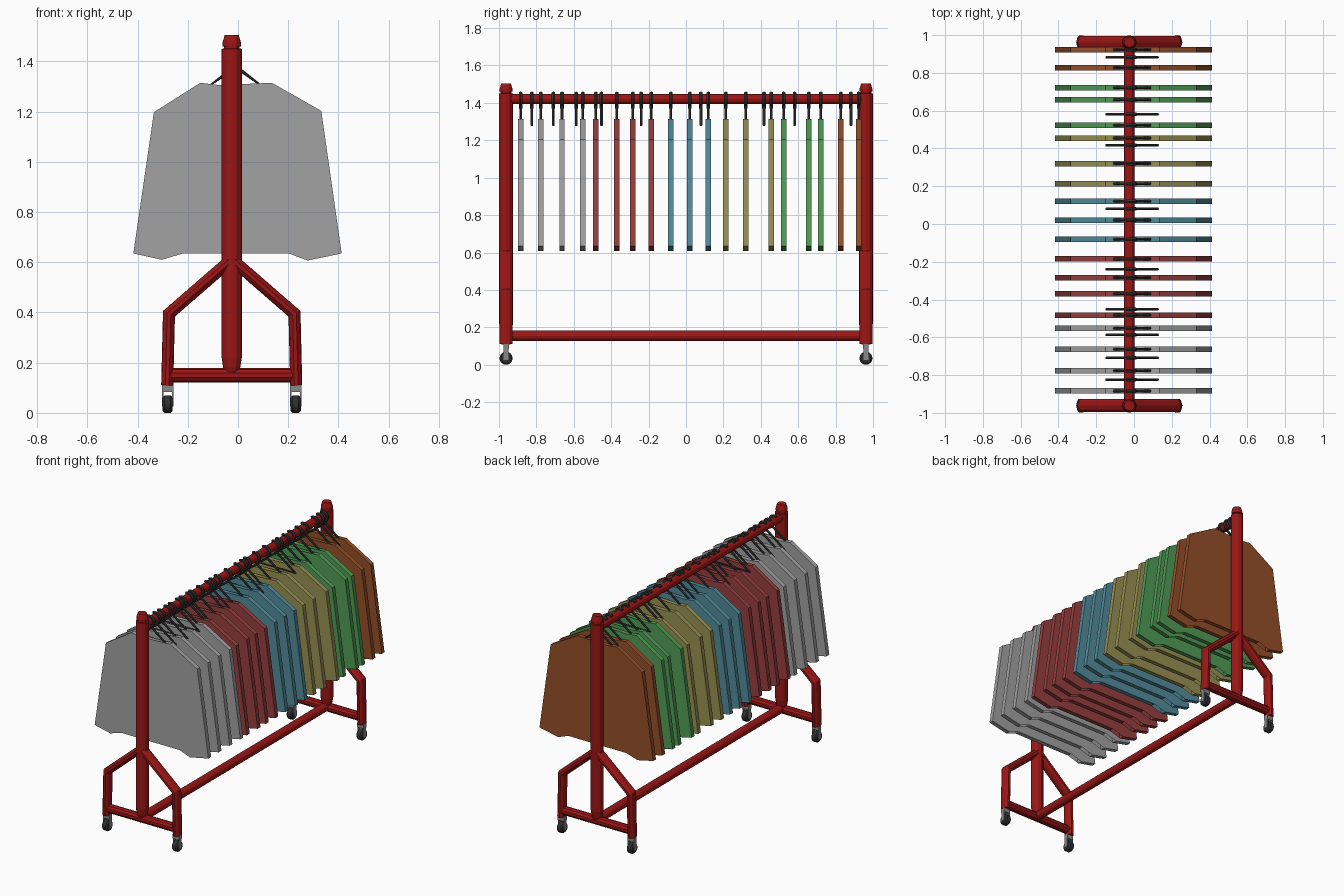
import bpy, bmesh
from math import sin, cos, pi, radians

if "Cube" in bpy.data.objects:
    bpy.data.objects.remove(bpy.data.objects["Cube"])

CX, PY, RAIL_Z = -0.025, 0.962, 1.42


def material(name, rgb):
    m = bpy.data.materials.new(name)
    m.diffuse_color = (*rgb, 1)
    m.use_nodes = True
    m.node_tree.nodes["Principled BSDF"].inputs["Base Color"].default_value = m.diffuse_color
    return m


RED = material("rack_red", (0.33, 0.008, 0.008))
DARK = material("dark_wire", (0.03, 0.03, 0.03))
METAL = material("caster_grey", (0.25, 0.25, 0.26))


def finish(name, bm, mat=None):
    bmesh.ops.recalc_face_normals(bm, faces=bm.faces)
    me = bpy.data.meshes.new(name)
    bm.to_mesh(me)
    bm.free()
    ob = bpy.data.objects.new(name, me)
    bpy.context.collection.objects.link(ob)
    if mat:
        me.materials.append(mat)
    return ob


def loft(bm, rings, closed=False):
    """Skin a list of point rings, capping the ends unless closed."""
    vs = [[bm.verts.new(p) for p in r] for r in rings]
    n = len(vs[0])
    for i in range(len(vs) if closed else len(vs) - 1):
        a, b = vs[i], vs[(i + 1) % len(vs)]
        for k in range(n):
            bm.faces.new((a[k], a[(k + 1) % n], b[(k + 1) % n], b[k]))
    if not closed:
        bm.faces.new(vs[0])
        bm.faces.new(vs[-1])


def sweep(bm, path, r, y, ry=None, sides=10, closed=False):
    """Sweep an elliptical section along an (x, z) path at depth y, mitring corners."""
    ry = ry or r
    n = len(path)

    def direction(i, j):
        dx, dz = path[j][0] - path[i][0], path[j][1] - path[i][1]
        d = (dx * dx + dz * dz) ** 0.5
        return dx / d, dz / d
    rings = []
    for i, (x, z) in enumerate(path):
        a = direction(i - 1, i) if i or closed else direction(0, 1)
        b = direction(i, (i + 1) % n) if i < n - 1 or closed else a
        nx, nz = -(a[1] + b[1]), a[0] + b[0]
        k = min(2 / (nx * nx + nz * nz), 1.3)
        rings.append([(x + nx * k * r * cos(t), y + ry * sin(t), z + nz * k * r * cos(t))
                      for t in (2 * pi * s / sides for s in range(sides))])
    loft(bm, rings, closed)


def bar_y(name, x, z, r, mat):
    bm = bmesh.new()
    loft(bm, [[(x + r * cos(2 * pi * k / 12), y, z + r * sin(2 * pi * k / 12))
               for k in range(12)] for y in (-PY, PY)])
    return finish(name, bm, mat)


def box(bm, c, s):
    g = bmesh.ops.create_cube(bm, size=1)
    for v in g["verts"]:
        v.co = [c[i] + v.co[i] * s[i] for i in range(3)]


# Long bars
bar_y("hanging_rail", CX, RAIL_Z, 0.027, RED)
bar_y("lower_rail", CX, 0.155, 0.028, RED)

# Posts with tapered foot and cap, leg frames, casters
POST = [(0.027, 0.16), (0.034, 0.18), (0.04, 0.22), (0.04, 1.45), (0.031, 1.452),
        (0.031, 1.46), (0.037, 1.46), (0.037, 1.475), (0.028, 1.505)]
for y, end in ((-PY, "front"), (PY, "back")):
    bm = bmesh.new()
    loft(bm, [[(CX + r * cos(2 * pi * k / 12), y + 0.92 * r * sin(2 * pi * k / 12), z)
               for k in range(12)] for r, z in POST])
    finish(end + "_post", bm, RED)

    bm = bmesh.new()
    sweep(bm, [(CX - 0.255, 0.15), (CX + 0.255, 0.15)], 0.028, y)
    finish(end + "_base_beam", bm, RED)

    for s, side in ((-1, "left"), (1, "right")):
        bm = bmesh.new()
        sweep(bm, [(CX + s * 0.257, 0.11), (CX + s * 0.25, 0.395), (CX, 0.612)],
              0.024, y, 0.036)
        finish(f"{end}_{side}_leg", bm, RED)

        x = CX + s * 0.255
        bm = bmesh.new()
        box(bm, (x, y, 0.098), (0.046, 0.03, 0.03))
        for d in (-1, 1):
            box(bm, (x + d * 0.02, y, 0.062), (0.006, 0.026, 0.075))
        finish(f"{end}_{side}_caster_fork", bm, METAL)
        bm = bmesh.new()
        loft(bm, [[(x + dx, y + r * cos(2 * pi * k / 16), 0.035 + r * sin(2 * pi * k / 16))
                   for k in range(16)]
                  for dx, r in ((-0.02, 0.027), (-0.012, 0.035), (0.012, 0.035), (0.02, 0.027))])
        finish(f"{end}_{side}_caster_wheel", bm, DARK)


# Hanger: hook over the rail plus wire triangle
def hanger(y, name):
    bm = bmesh.new()
    hook = [(CX + 0.032 * cos(radians(a)), RAIL_Z + 0.032 * sin(radians(a)))
            for a in range(120, -71, -19)]
    sweep(bm, hook + [(-0.01, 1.372)], 0.009, y, 0.011, 6)
    sweep(bm, [(-0.146, 1.279), (-0.01, 1.38), (0.126, 1.279)], 0.008, y, sides=6, closed=True)
    finish(name, bm, DARK)


# Shirt outline in x, z
SHIRT = [(-0.15, 1.315), (-0.335, 1.198), (-0.417, 0.635), (-0.303, 0.61), (-0.2, 1.1),
         (-0.22, 0.635), (0.203, 0.635), (0.19, 1.1), (0.277, 0.607), (0.413, 0.635),
         (0.332, 1.203), (0.135, 1.315), (0.06, 1.306), (-0.075, 1.306)]


def shirt(y, name, mat):
    bm = bmesh.new()
    t = 0.0145
    loft(bm, [[(x, y + d, z) for x, z in SHIRT] for d in (-t, t)])
    bmesh.ops.triangulate(bm, faces=[f for f in bm.faces if len(f.verts) > 4])
    finish(name, bm, mat)


GROUPS = [
    ("grey", (0.36, 0.36, 0.36), (-0.884, -0.776, -0.663, -0.551)),
    ("red", (0.31, 0.05, 0.05), (-0.482, -0.37, -0.284, -0.185)),
    ("blue", (0.085, 0.26, 0.33), (-0.081, 0.021, 0.12)),
    ("yellow", (0.31, 0.28, 0.085), (0.213, 0.32, 0.455)),
    ("green", (0.08, 0.33, 0.09), (0.522, 0.657, 0.721)),
    ("orange", (0.3, 0.08, 0.022), (0.828, 0.923)),
]
for colour, rgb, ys in GROUPS:
    mat = material(colour + "_cloth", rgb)
    for i, y in enumerate(ys, 1):
        shirt(y, f"{colour}_shirt_{i}", mat)
        hanger(y, f"{colour}_shirt_hanger_{i}")

# Empty hangers between the shirts
for i, y in enumerate((-0.824, -0.709, -0.587, -0.452, -0.24, 0.08, 0.417, 0.581, 0.882), 1):
    hanger(y, f"empty_hanger_{i}")
